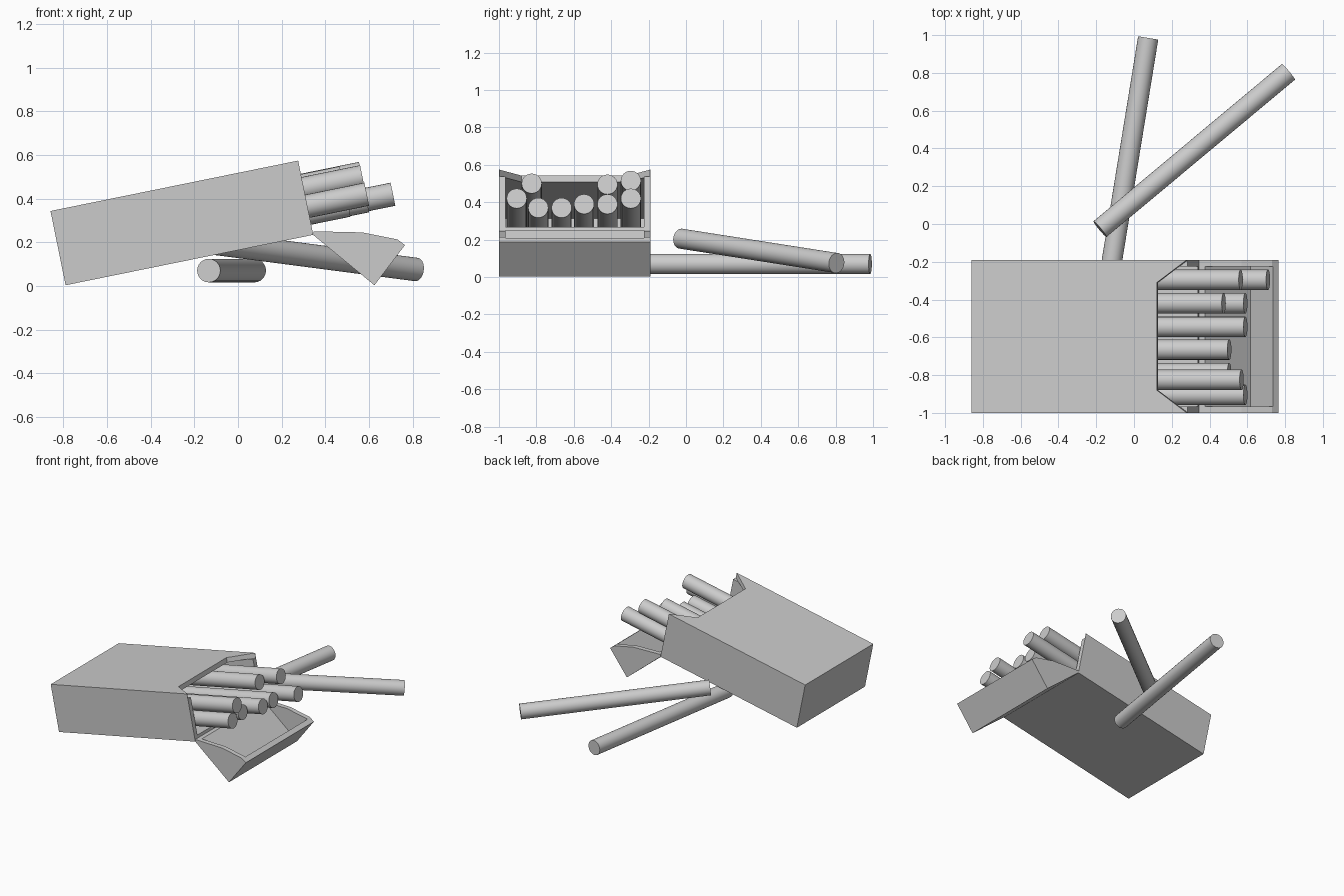
import bpy, bmesh, math
from mathutils import Vector

if "Cube" in bpy.data.objects:
    bpy.data.objects.remove(bpy.data.objects["Cube"])

TILT = math.radians(11.5)
U = Vector((math.cos(TILT), 0, math.sin(TILT)))     # along the carton
V = Vector((-math.sin(TILT), 0, math.cos(TILT)))    # through its depth
ORIGIN = Vector((-0.79, 0, 0.003))
Y0, Y1, WALL = -1.0, -0.19, 0.035


def tilted(u, y, v):
    return ORIGIN + U * u + V * v + Vector((0, y, 0))


def loft(name, ring_a, ring_b):
    """Closed solid between two matching outlines."""
    bm = bmesh.new()
    a = [bm.verts.new(p) for p in ring_a]
    b = [bm.verts.new(p) for p in ring_b]
    bm.faces.new(a)
    bm.faces.new(b)
    for i in range(len(a)):
        j = (i + 1) % len(a)
        bm.faces.new((a[i], a[j], b[j], b[i]))
    bmesh.ops.recalc_face_normals(bm, faces=bm.faces)
    me = bpy.data.meshes.new(name)
    bm.to_mesh(me)
    bm.free()
    ob = bpy.data.objects.new(name, me)
    bpy.context.collection.objects.link(ob)
    return ob


def carve(ob, *cutters):
    for c in cutters:
        c.hide_render = True
        m = ob.modifiers.new("cut", 'BOOLEAN')
        m.operation, m.solver, m.object = 'DIFFERENCE', 'EXACT', c
    dg = bpy.context.evaluated_depsgraph_get()
    dg.update()
    me = bpy.data.meshes.new_from_object(ob.evaluated_get(dg))
    ob.modifiers.clear()
    ob.data = me
    for c in cutters:
        bpy.data.objects.remove(c)


def tilted_prism(name, uv, ya, yb):
    return loft(name, [tilted(u, ya, v) for u, v in uv], [tilted(u, yb, v) for u, v in uv])


def prism(name, xz, ya, yb):
    return loft(name, [(x, ya, z) for x, z in xz], [(x, yb, z) for x, z in xz])


def stick(name, start, end, r=0.054):
    d = Vector(end) - Vector(start)
    bpy.ops.mesh.primitive_cylinder_add(vertices=24, radius=r, depth=d.length,
                                        location=(Vector(start) + Vector(end)) / 2,
                                        rotation=d.to_track_quat('Z', 'Y').to_euler())
    bpy.context.object.name = name
    bpy.ops.object.shade_smooth_by_angle(angle=math.radians(40))


# carton body: hollow tray with an angled notch in its upper panel
L, D = 1.158, 0.347
body = tilted_prism("carton_body", [(0, 0), (L, 0), (L, D), (0, D)], Y0, Y1)
cavity = tilted_prism("cavity_cutter", [(0.025, WALL), (1.4, WALL), (1.4, D - WALL), (0.025, D - WALL)],
                      Y0 + WALL, Y1 - WALL)
notch = [(1.0, -0.88), (1.0, -0.31), (L + 0.004, Y1), (1.3, Y1), (1.3, Y0), (L + 0.004, Y0)]
notch_cut = loft("notch_cutter", [tilted(u, y, D - WALL - 0.002) for u, y in notch],
                 [tilted(u, y, D + 0.1) for u, y in notch])
carve(body, cavity, notch_cut)

# open lid: wedge-shaped tray hanging from the lower front edge
lid = prism("carton_lid", [(0.345, 0.233), (0.625, 0.003), (0.765, 0.187), (0.73, 0.213),
                           (0.57, 0.245), (0.345, 0.25)], Y0, Y1)
lid_cut = prism("lid_cutter", [(0.616, 0.051), (0.735, 0.21), (0.735, 0.4), (0.3, 0.4), (0.3, 0.311)],
                Y0 + WALL, Y1 - WALL)
carve(lid, lid_cut)

# sticks inside the carton: x, y, z of the exposed end centres
LENGTH = 1.305
ends = [(0.59, -0.905, 0.42), (0.57, -0.825, 0.50), (0.505, -0.79, 0.37),
        (0.505, -0.665, 0.37), (0.59, -0.545, 0.39), (0.59, -0.42, 0.39),
        (0.475, -0.42, 0.495), (0.71, -0.295, 0.42), (0.565, -0.295, 0.515)]
for i, e in enumerate(ends):
    reach = min(LENGTH, (Vector(e) - ORIGIN).dot(U) - 0.03)
    stick(f"packed_stick_{i + 1}", Vector(e) - U * reach, e)

# loose sticks behind the carton
stick("loose_stick_flat", (-0.134, -0.30, 0.07), (0.075, 0.985, 0.07))
stick("loose_stick_leaning", (-0.18, -0.027, 0.205), (0.817, 0.805, 0.075))
